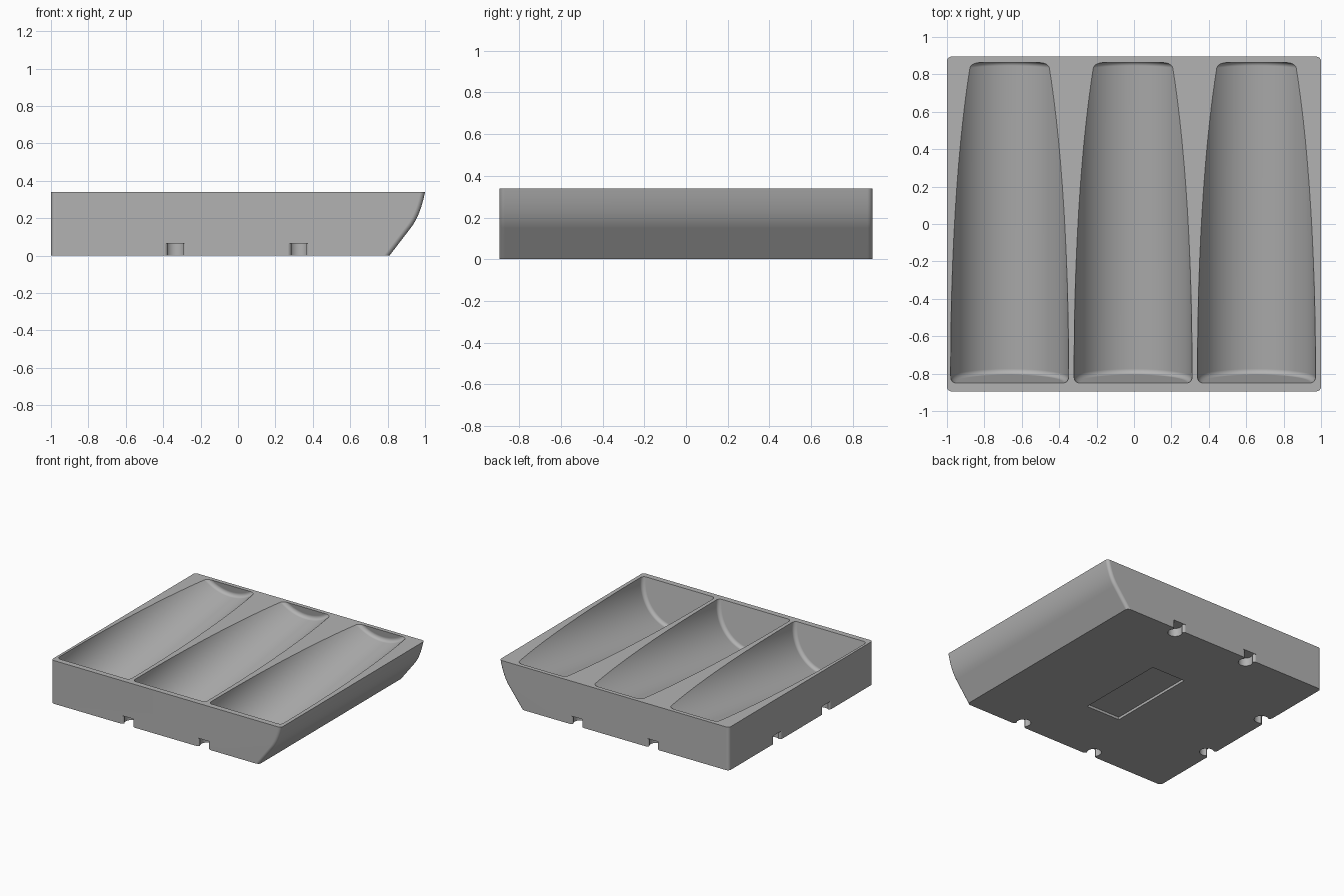
import bpy, bmesh
from math import sin, cos, atan2, pi, hypot
from mathutils import Matrix, Vector

cube = bpy.data.objects.get("Cube")
if cube:
    bpy.data.objects.remove(cube, do_unlink=True)

TOP, DEPTH = 0.34, 0.895

grey = bpy.data.materials.new("plain grey")
grey.use_nodes = True
grey.diffuse_color = (0.45, 0.45, 0.45, 1)
grey.node_tree.nodes["Principled BSDF"].inputs["Base Color"].default_value = (0.45, 0.45, 0.45, 1)


def make_object(name, bm):
    bmesh.ops.recalc_face_normals(bm, faces=bm.faces)
    mesh = bpy.data.meshes.new(name)
    bm.to_mesh(mesh)
    bm.free()
    ob = bpy.data.objects.new(name, mesh)
    bpy.context.collection.objects.link(ob)
    return ob


def prism(bm, points, offset):
    """Extrude a closed outline of 3D points; returns all its vertices."""
    face = bm.faces.new([bm.verts.new(p) for p in points])
    out = bmesh.ops.extrude_face_region(bm, geom=[face], use_keep_orig=True)
    moved = [g for g in out["geom"] if isinstance(g, bmesh.types.BMVert)]
    bmesh.ops.translate(bm, verts=moved, vec=offset)
    return list(face.verts) + moved


# Tray body: side profile with one flared, curved wall
start, bend, end = Vector((0.925, 0.15)), Vector((0.975, 0.215)), Vector((1.0, TOP))
curve = [start * (1 - t) ** 2 + bend * 2 * t * (1 - t) + end * t * t
         for t in (i / 10 for i in range(11))]
outline = [(-1, TOP), (-1, 0), (0.81, 0)] + [tuple(p) for p in curve]
bm = bmesh.new()
prism(bm, [(x, -DEPTH, z) for x, z in outline], (0, 2 * DEPTH, 0))
bmesh.ops.recalc_face_normals(bm, faces=bm.faces)


def is_corner(edge):
    a, b = (v.co for v in edge.verts)
    return abs(a.y - b.y) < 0.01 and abs(a.z - b.z) > 0.001


# Round the upright corners
bmesh.ops.bevel(bm, geom=[e for e in bm.edges if is_corner(e)], offset=0.025,
                segments=5, profile=0.5, affect='EDGES')
tray = make_object("tray", bm)
tray.data.materials.append(grey)

cut = bmesh.new()

# Tilted round-ended troughs
RADIUS = 0.315
front, back = Vector((0, -0.848, 0.327)), Vector((0, 0.828, 0.574))
axis = back - front
tilt = atan2(axis.z, axis.y)
for x in (-0.665, -0.005, 0.655):
    place = Matrix.Translation((front + back) / 2 + Vector((x, 0, 0))) @ Matrix.Rotation(tilt - pi / 2, 4, 'X')
    made = bmesh.ops.create_cone(cut, cap_ends=True, segments=96, radius1=RADIUS,
                                 radius2=RADIUS, depth=axis.length, matrix=place)
    rims = {e for v in made["verts"] for e in v.link_edges
            if any(len(f.verts) > 4 for f in e.link_faces)}
    bmesh.ops.bevel(cut, geom=list(rims), offset=0.028, segments=5,
                    profile=0.5, affect='EDGES')

# Keyhole connector notches along three lower edges
MOUTH = [(-0.05, 0.06), (0, 0.06), (0.004, 0.05), (0.01, 0.043), (0.018, 0.04)]
ARC = [(0.05 + 0.052 * cos(a), 0.052 * sin(a))
       for a in (2.2 - 4.4 * i / 24 for i in range(25))]
KEYHOLE = MOUTH + ARC + [(u, -v) for u, v in reversed(MOUTH)]
spots = [(x, s * DEPTH, -s * pi / 2) for s in (-1, 1) for x in (-0.335, 0.325)]
spots += [(-1, y, 0) for y in (-0.32, 0.29)]
for x, y, turn in spots:
    verts = prism(cut, [(u, v, -0.05) for u, v in KEYHOLE], (0, 0, 0.115))
    bmesh.ops.transform(cut, verts=verts,
                        matrix=Matrix.Translation((x, y, 0)) @ Matrix.Rotation(turn, 4, 'Z'))

# Shallow label recess underneath
bmesh.ops.create_cube(cut, size=1, matrix=Matrix.Translation((-0.02, -0.005, 0))
                      @ Matrix.Diagonal((0.295, 0.73, 0.04, 1)))
cutter = make_object("cutter", cut)
cutter.hide_render = True

# Cut everything out, then shade smooth with crisp edges
mod = tray.modifiers.new("cutouts", 'BOOLEAN')
mod.operation, mod.solver, mod.object = 'DIFFERENCE', 'EXACT', cutter
bpy.ops.object.select_all(action='DESELECT')
tray.select_set(True)
bpy.context.view_layer.objects.active = tray
bpy.ops.object.modifier_apply(modifier=mod.name)
bpy.data.objects.remove(cutter, do_unlink=True)
bpy.ops.object.shade_smooth_by_angle(angle=pi / 6)
normals = tray.modifiers.new("even shading", 'WEIGHTED_NORMAL')
normals.keep_sharp = True
